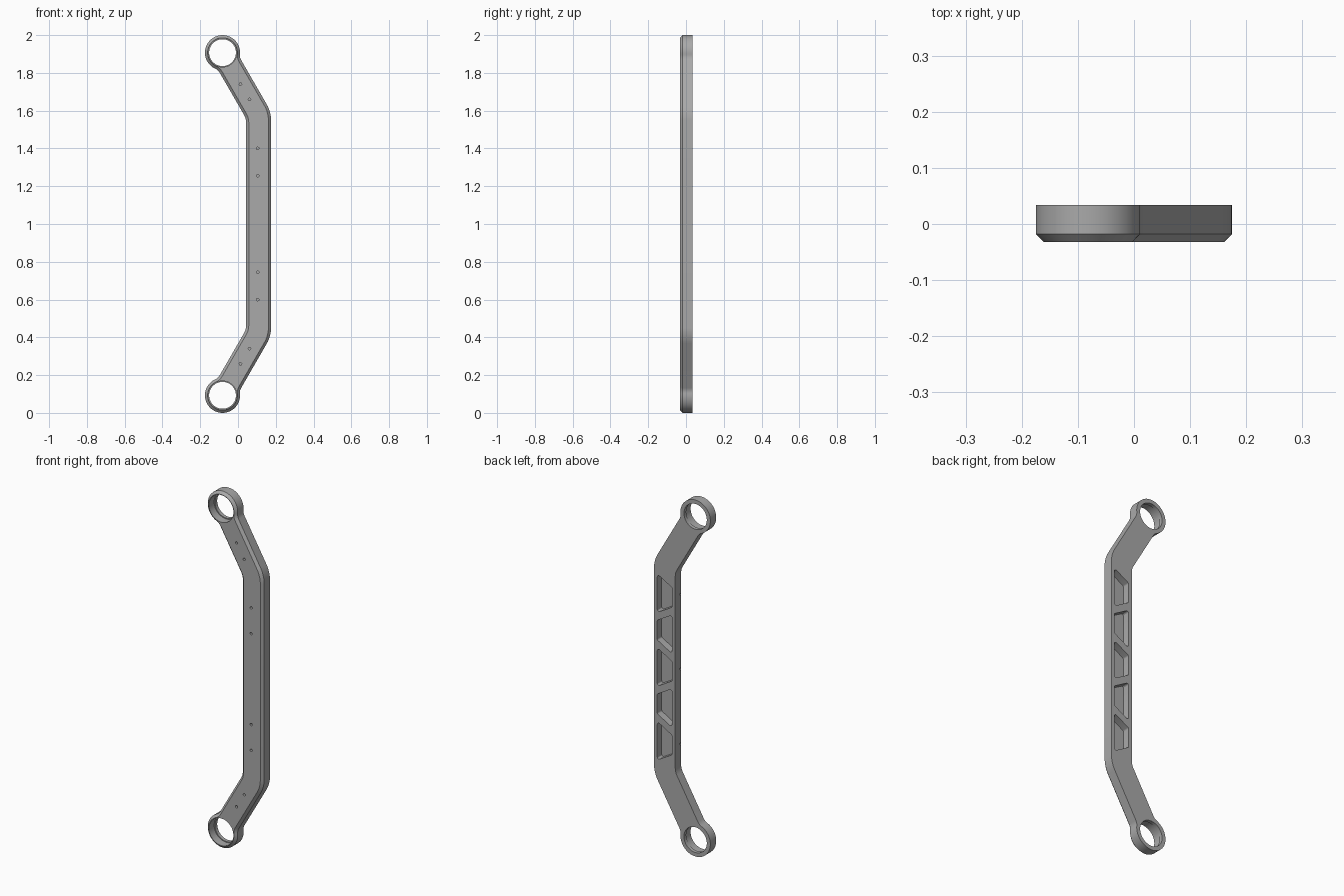
import bpy
import bmesh
from math import sin, cos, tan, pi, radians, atan2, sqrt
from mathutils import Vector

cube = bpy.data.objects.get("Cube")
if cube:
    bpy.data.objects.remove(cube, do_unlink=True)

FRONT, SHOULDER, BACK = -0.032, -0.018, 0.034
HALF = 0.066                      # half width of the bar
RING = 0.093                      # outer radius of the end eyes
FILLET = 0.05
EYE = Vector((-0.082, 1.907))
BEND_X = 0.109
LEAN = radians(30)
BEND_Z = EYE.y - (BEND_X - EYE.x) / tan(LEAN)

steel = bpy.data.materials.new("grey metal")
steel.use_nodes = True
GREY = (0.4, 0.4, 0.4, 1)
steel.diffuse_color = GREY
steel.node_tree.nodes["Principled BSDF"].inputs["Base Color"].default_value = GREY


def arc(cx, cz, r, a0, a1, n):
    return [Vector((cx + r * cos(a0 + (a1 - a0) * i / n),
                    cz + r * sin(a0 + (a1 - a0) * i / n))) for i in range(n + 1)]


def inset(pts, d):
    """Move a counter-clockwise outline inwards by d."""
    out = []
    for i, p in enumerate(pts):
        e0 = (p - pts[i - 1]).normalized()
        e1 = (pts[(i + 1) % len(pts)] - p).normalized()
        n = Vector((-e0.y - e1.y, e0.x + e1.x)).normalized()
        out.append(p + n * d / max(0.5, n.dot(Vector((-e0.y, e0.x)))))
    return out


def loft(name, rings):
    """Closed solid through (outline, y) sections."""
    bm = bmesh.new()
    loops = [[bm.verts.new((p.x, y, p.y)) for p in pts] for pts, y in rings]
    for a, b in zip(loops, loops[1:]):
        for i in range(len(a)):
            j = (i + 1) % len(a)
            bm.faces.new((a[i], a[j], b[j], b[i]))
    bm.faces.new(loops[0])
    bm.faces.new(loops[-1])
    bmesh.ops.recalc_face_normals(bm, faces=bm.faces)
    mesh = bpy.data.meshes.new(name)
    bm.to_mesh(mesh)
    bm.free()
    obj = bpy.data.objects.new(name, mesh)
    bpy.context.collection.objects.link(obj)
    mesh.materials.append(steel)
    return obj


def cut(target, cutter):
    cutter.hide_render = True
    mod = target.modifiers.new("cut", 'BOOLEAN')
    mod.operation = 'DIFFERENCE'
    mod.solver = 'EXACT'
    mod.object = cutter
    bpy.context.view_layer.objects.active = target
    bpy.ops.object.modifier_apply(modifier=mod.name)
    bpy.data.objects.remove(cutter, do_unlink=True)


def bore(target, x, z, r, y0, y1, n):
    circle = arc(x, z, r, 0, 2 * pi, n)[:-1]
    cut(target, loft("bore_cutter", [(circle, y0), (circle, y1)]))


def rounded(corners, r, n=4):
    """Round every corner of a convex counter-clockwise polygon."""
    out = []
    for i, p in enumerate(corners):
        a = (corners[i - 1] - p).normalized()
        b = (corners[(i + 1) % len(corners)] - p).normalized()
        half = a.angle(b) / 2
        c = p + (a + b).normalized() * r / sin(half)
        s = p + a * r / tan(half) - c
        e = p + b * r / tan(half) - c
        a0 = atan2(s.y, s.x)
        sweep = (atan2(e.y, e.x) - a0) % (2 * pi)
        out += arc(c.x, c.y, r, a0, a0 + sweep, n)
    return out


# Upper half of the outline: outer bend, eye with fillets, inner bend
u = Vector((sin(LEAN), -cos(LEAN)))
v = Vector((cos(LEAN), sin(LEAN)))
along = sqrt((RING + FILLET) ** 2 - (HALF + FILLET) ** 2)
phi = atan2(HALF + FILLET, along)
side = HALF + FILLET
eye = arc(along, side, FILLET, -pi / 2, phi - pi, 6)
eye += arc(0, 0, RING, phi, 2 * pi - phi, 48)[1:-1]
eye += arc(along, -side, FILLET, pi - phi, pi / 2, 6)
k = tan(LEAN / 2)
R_OUT, R_IN = 0.17, 0.08
upper = arc(BEND_X + HALF - R_OUT, BEND_Z + (HALF - R_OUT) * k, R_OUT, 0, LEAN, 8)
upper += [EYE + u * p.x + v * p.y for p in eye]
upper += arc(BEND_X - HALF - R_IN, BEND_Z - (HALF + R_IN) * k, R_IN, LEAN, 0, 8)
outline = upper + [Vector((p.x, 2 - p.y)) for p in reversed(upper)]

# Bar with a chamfered front edge
bar = loft("link_bar", [(outline, BACK), (outline, SHOULDER),
                        (inset(outline, SHOULDER - FRONT), FRONT)])

# Stepped bores through both eyes
for z in (EYE.y, 2 - EYE.y):
    bore(bar, EYE.x, z, 0.071, -0.1, 0.1, 48)
    bore(bar, EYE.x, z, 0.076, -0.1, 0.014, 48)

# Truss pockets in the back, long edge alternating sides
W, PITCH, MEAN = 0.046, 0.207, 0.163
slope = W * tan(LEAN)
for i in range(5):
    zc = 1 + (i - 2) * PITCH
    s = slope if i % 2 == 0 else -slope
    right, left = MEAN / 2 + s, MEAN / 2 - s
    pocket = rounded([Vector((BEND_X - W, zc - left)), Vector((BEND_X + W, zc - right)),
                      Vector((BEND_X + W, zc + right)), Vector((BEND_X - W, zc + left))], 0.01)
    cut(bar, loft("pocket_cutter", [(pocket, -0.006), (pocket, 0.1)]))

# Small pin holes in the front face
for x, z in ((0.013, 1.74), (0.061, 1.66), (0.104, 1.4), (0.104, 1.255)):
    for h in (z, 2 - z):
        bore(bar, x, h, 0.007, -0.1, -0.014, 12)

# Small pin holes in the inner side wall
for z in (0.58, 1.0, 1.42):
    bpy.ops.mesh.primitive_cylinder_add(vertices=12, radius=0.006, depth=0.04,
                                        location=(BEND_X - HALF, -0.012, z),
                                        rotation=(0, pi / 2, 0))
    cut(bar, bpy.context.object)

bpy.ops.object.select_all(action='DESELECT')
bar.select_set(True)
bpy.context.view_layer.objects.active = bar
bpy.ops.object.shade_smooth_by_angle(angle=radians(25))
